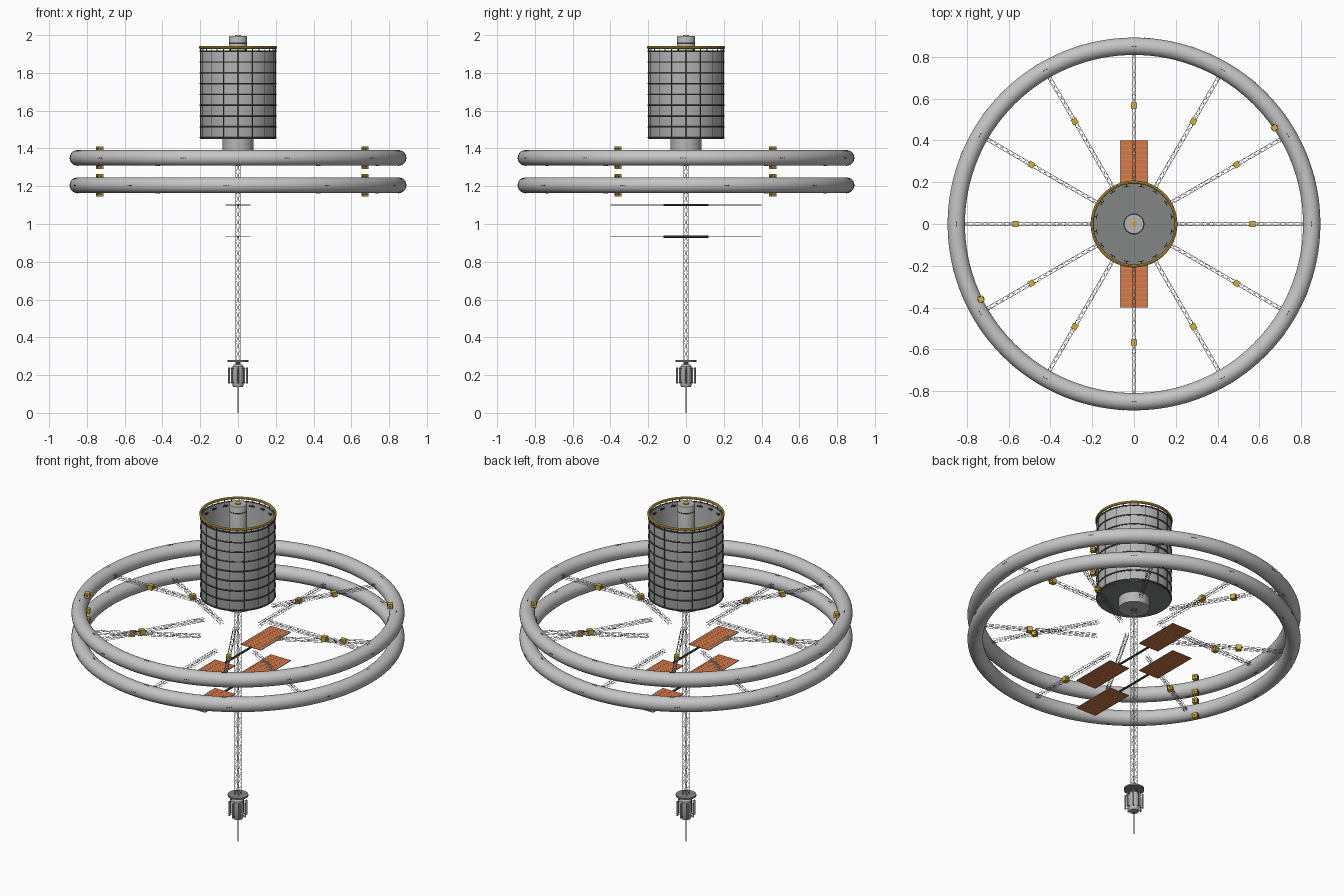
import bpy, bmesh, math
from mathutils import Matrix, Vector

if "Cube" in bpy.data.objects:
    bpy.data.objects.remove(bpy.data.objects["Cube"])


def material(name, r, g, b):
    m = bpy.data.materials.new(name)
    m.diffuse_color = (r, g, b, 1)
    m.use_nodes = True
    m.node_tree.nodes["Principled BSDF"].inputs["Base Color"].default_value = m.diffuse_color
    return m


HULL = material("light hull grey", .56, .56, .56)
DRUM = material("drum grey", .47, .47, .47)
DECK = material("deck grey", .23, .235, .235)
DARK = material("dark rib grey", .06, .065, .07)
TRUSS = material("truss grey", .50, .51, .52)
GOLD = material("gold foil", .66, .42, .05)
ORANGE = material("orange solar cell", .72, .18, .05)
CELL = material("cell line grey", .42, .40, .40)
TAU = math.tau


def finish(name, bm, mat, smooth=False):
    me = bpy.data.meshes.new(name)
    bmesh.ops.recalc_face_normals(bm, faces=bm.faces[:])
    bm.to_mesh(me)
    bm.free()
    me.materials.append(mat)
    ob = bpy.data.objects.new(name, me)
    bpy.context.collection.objects.link(ob)
    if smooth:
        bpy.ops.object.select_all(action='DESELECT')
        ob.select_set(True)
        bpy.context.view_layer.objects.active = ob
        bpy.ops.object.shade_smooth_by_angle(angle=math.radians(35))
    return ob


def polar(r, a, z):
    return Vector((r * math.cos(a), r * math.sin(a), z))


def rod(bm, a, b, r, sides=4):
    a, b = Vector(a), Vector(b)
    d = b - a
    m = Matrix.Translation((a + b) / 2) @ d.to_track_quat('Z', 'Y').to_matrix().to_4x4()
    bmesh.ops.create_cone(bm, cap_ends=True, segments=sides, radius1=r, radius2=r,
                          depth=d.length, matrix=m)


def box(bm, centre, size, turn=0):
    m = Matrix.Translation(centre) @ Matrix.Rotation(turn, 4, 'Z') @ Matrix.Diagonal((*size, 1))
    bmesh.ops.create_cube(bm, size=1, matrix=m)


def lathe(name, profile, mat, segs=64, closed=False):
    bm = bmesh.new()
    vs = [bm.verts.new((r, 0, z)) for r, z in profile]
    pairs = list(zip(vs, vs[1:])) + ([(vs[-1], vs[0])] if closed else [])
    es = [bm.edges.new(p) for p in pairs]
    bmesh.ops.spin(bm, geom=vs + es, cent=(0, 0, 0), axis=(0, 0, 1), angle=TAU,
                   steps=segs, use_duplicate=False)
    bmesh.ops.remove_doubles(bm, verts=bm.verts[:], dist=1e-5)
    return finish(name, bm, mat, True)


def ring(name, R, r, z, mat, segs=64, sides=8):
    prof = [(R + r * math.cos(i * TAU / sides), z + r * math.sin(i * TAU / sides))
            for i in range(sides)]
    return lathe(name, prof, mat, segs, True)


def lattice(bm, start, end, half, r, bays):
    """Square truss with four chords and zigzag bracing."""
    start, end = Vector(start), Vector(end)
    q = (end - start).to_track_quat('Z', 'Y')
    offs = [q @ Vector((x * half, y * half, 0)) for x, y in ((-1, -1), (1, -1), (1, 1), (-1, 1))]
    for i, o in enumerate(offs):
        n = offs[(i + 1) % 4]
        rod(bm, start + o, end + o, r)
        for k in range(bays):
            p, s = start.lerp(end, k / bays), start.lerp(end, (k + 1) / bays)
            u, v = (o, n) if k % 2 else (n, o)
            rod(bm, p + u, s + v, r * .6)


# Drum: open shell with a deck inside, ribs, stringers and golden rim
lathe("drum_shell", [(.198, 1.455), (.2, 1.46), (.2, 1.915), (.194, 1.915), (.194, 1.46)],
      DRUM, 64, True)
lathe("drum_deck", [(0, 1.45), (.198, 1.45), (.198, 1.47), (0, 1.47)], DECK)
for i in range(9):
    ring(f"drum_rib_{i}", .2, .0042, 1.457 + i * .0572, DARK, 64, 6)
ring("drum_rim", .2, .0075, 1.935, GOLD)
bm = bmesh.new()
for i in range(16):
    a = i * TAU / 16
    rod(bm, polar(.2, a, 1.455), polar(.2, a, 1.93), .0022)
finish("drum_stringers", bm, DARK)
bm = bmesh.new()
for i in range(16):
    a = (i + .5) * TAU / 16
    box(bm, polar(.188, a, 1.9), (.012, .004, .008), a)
    box(bm, polar(.182, a, 1.9), (.003, .03, .008), a)
    rod(bm, polar(.197, a, 1.91), polar(.203, a, 1.937), .003)
finish("rim_brackets", bm, DARK)

# Central column and neck
lathe("central_column", [(.048, 1.46), (.048, 1.99), (.046, 1.994), (0, 1.994)], DRUM, 40)
ring("column_band", .047, .0025, 1.958, DARK, 40, 6)
lathe("column_cap", [(0, 1.99), (.015, 1.99), (.015, 2.0), (0, 2.0)], GOLD, 20)
lathe("drum_neck", [(0, 1.39), (.082, 1.39), (.082, 1.455), (0, 1.455)], DRUM, 40)

# Two habitat rings, each with six truss spokes and golden boxes
for label, z, shift in (("upper", 1.35, 0), ("lower", 1.205, 30)):
    ring(f"{label}_habitat_ring", .85, .0415, z, HULL, 128, 24)
    spokes, boxes, marks = bmesh.new(), bmesh.new(), bmesh.new()
    for i in range(6):
        a = math.radians(shift + 60 * i)
        lattice(spokes, polar(.2, a, z), polar(.815, a, z), .008, .0011, 18)
        box(boxes, polar(.567, a, z), (.028, .028, .028), a)
    finish(f"{label}_spokes", spokes, TRUSS)
    finish(f"{label}_spoke_boxes", boxes, GOLD)
    # small dark window plates on the crown, the belly and the outer side
    for i in range(12):
        a = math.radians(30 * i)
        for s in (-1, 1):
            box(marks, polar(.85, a + s * .009, z + .0413), (.005, .01, .002), a)
            box(marks, polar(.85, a + s * .009, z - .0413), (.005, .01, .002), a)
    for i in range(10):
        a = math.radians(35 + 36 * i + shift * .5)
        for s in (-1, 0, 1):
            box(marks, polar(.8913, a + s * .013, z), (.002, .007, .005), a)
    finish(f"{label}_ring_windows", marks, DARK)

    # thruster packs above and below the ring
    packs, nozzles = bmesh.new(), bmesh.new()
    for x, y in ((.672, .46), (-.732, -.36)):
        a = math.atan2(y, x)
        for s in (-1, 1):
            box(packs, (x, y, z + s * .046), (.028, .028, .028), a)
            box(nozzles, (x, y, z + s * .0475), (.033, .012, .008), a)
            box(nozzles, (x, y, z + s * .0475), (.012, .033, .008), a)
    finish(f"{label}_thruster_packs", packs, GOLD)
    finish(f"{label}_thruster_nozzles", nozzles, DARK)

# Mast
bm = bmesh.new()
lattice(bm, (0, 0, .25), (0, 0, 1.4), .0125, .0019, 28)
finish("mast", bm, TRUSS)

# Solar wings: two levels, a pair each
cells, lines, booms = bmesh.new(), bmesh.new(), bmesh.new()
for z in (1.10, .932):
    rod(booms, (0, -.12, z), (0, .12, z), .006, 8)
    for s in (-1, 1):
        box(cells, (0, s * .26, z), (.124, .28, .003))
        for x in (-.064, .064):
            box(lines, (x, s * .26, z), (.004, .28, .004))
        for i in range(13):
            box(lines, (0, s * (.121 + i * .0232), z), (.124, .0022, .004))
finish("solar_cells", cells, ORANGE)
finish("solar_cell_lines", lines, CELL)
finish("solar_booms", booms, DARK)

# Engine module at the foot of the mast
lathe("shield_disc", [(0, .27), (.055, .27), (.055, .279), (0, .279)], DECK, 32)
lathe("engine_body", [(0, .138), (.026, .138), (.03, .145), (.03, .245), (.022, .256), (0, .256)],
      DRUM, 24)
lathe("engine_neck", [(.014, .25), (.014, .275)], DARK, 16)
tanks, struts = bmesh.new(), bmesh.new()
for i in range(8):
    a = i * TAU / 8
    rod(tanks, polar(.047, a, .155), polar(.047, a, .24), .005, 8)
    for z in (.16, .236):
        rod(struts, polar(.025, a, z), polar(.047, a, z), .002)
finish("engine_tanks", tanks, TRUSS, True)
finish("engine_struts", struts, DARK)
bm = bmesh.new()
rod(bm, (0, 0, 0), (0, 0, .145), .003, 8)
finish("probe_needle", bm, DECK)
